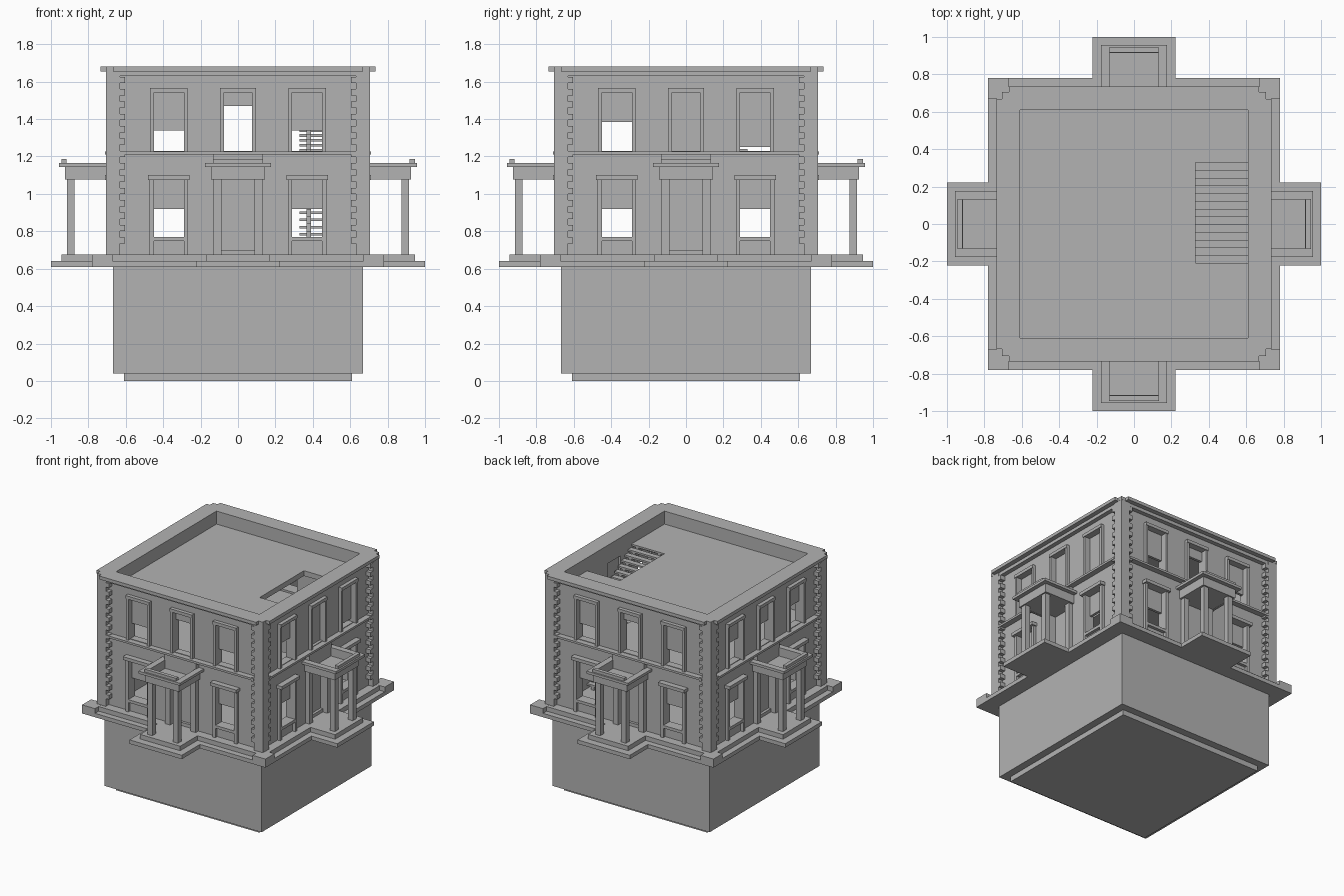
import bpy, bmesh, math
from mathutils import Matrix, Vector

if "Cube" in bpy.data.objects:
    bpy.data.objects.remove(bpy.data.objects["Cube"], do_unlink=True)

stone = bpy.data.materials.new("grey_stone")
stone.use_nodes = True
GREY = (0.45, 0.45, 0.45, 1)
stone.diffuse_color = GREY
stone.node_tree.nodes["Principled BSDF"].inputs["Base Color"].default_value = GREY

parts = {}
# Maps wall coordinates (across, up, outward) to the front side
WALL = Matrix(((1, 0, 0, 0), (0, 0, -1, 0), (0, 1, 0, 0), (0, 0, 0, 1)))
FLAT = Matrix.Identity(4)


def mesh_for(name):
    return parts.setdefault(name, bmesh.new()) if name not in parts else parts[name]


def side_matrix(side):
    return Matrix.Rotation(side * math.pi / 2, 4, "Z") @ WALL


def box(name, across, up, out, matrix=FLAT):
    """Add a block from three (low, high) ranges."""
    bm = mesh_for(name)
    ranges = (across, up, out)
    centre = Vector([(a + b) / 2 for a, b in ranges])
    size = Vector([b - a for a, b in ranges])
    bmesh.ops.create_cube(bm, size=1, matrix=matrix @ Matrix.Translation(centre) @ Matrix.Diagonal((*size, 1)))


def plate(name, us, vs, depth, empty, matrix=FLAT):
    """Add a slab made of grid cells, leaving out those where empty(u, v) holds."""
    bm = bmesh.new()
    us, vs = sorted(set(us)), sorted(set(vs))
    grid = [[bm.verts.new((u, v, depth[0])) for v in vs] for u in us]
    for i in range(len(us) - 1):
        for j in range(len(vs) - 1):
            if not empty((us[i] + us[i + 1]) / 2, (vs[j] + vs[j + 1]) / 2):
                bm.faces.new((grid[i][j], grid[i + 1][j], grid[i + 1][j + 1], grid[i][j + 1]))
    bmesh.ops.delete(bm, geom=[v for v in bm.verts if not v.link_faces], context="VERTS")
    new = bmesh.ops.extrude_face_region(bm, geom=bm.faces[:], use_keep_orig=True)["geom"]
    bmesh.ops.translate(bm, verts=[g for g in new if isinstance(g, bmesh.types.BMVert)],
                        vec=(0, 0, depth[1] - depth[0]))
    bmesh.ops.dissolve_limit(bm, angle_limit=0.01, verts=bm.verts[:], edges=bm.edges[:])
    bm.transform(matrix)
    temp = bpy.data.meshes.new("temp")
    bm.to_mesh(temp)
    bm.free()
    mesh_for(name).from_mesh(temp)
    bpy.data.meshes.remove(temp)


def span(half):
    return (-half, half)


def mirrored(*values):
    return [s * v for v in values for s in (-1, 1)]


def far_near(u, v):
    return max(abs(u), abs(v)), min(abs(u), abs(v))


# Basement and base
box("base_plate", span(0.61), span(0.61), (0, 0.05))
box("basement", span(0.667), span(0.667), (0.04, 0.62))


# Stepped terrace with four porch landings
def terrace(name, body, reach, half, depth):
    def empty(u, v):
        far, near = far_near(u, v)
        return far > body and near > half
    cuts = mirrored(body, reach, half)
    plate(name, cuts, cuts, depth, empty)


terrace("lower_terrace", 0.78, 1.0, 0.222, (0.61, 0.64))
terrace("upper_terrace", 0.735, 0.945, 0.17, (0.64, 0.675))

# Floors with a stair opening
STAIR_X, STAIR_Y = (0.33, 0.61), (-0.25, 0.33)


def in_stairwell(u, v):
    return STAIR_X[0] < u < STAIR_X[1] and STAIR_Y[0] < v < STAIR_Y[1]


for name, top in (("upper_floor", 1.215), ("roof_deck", 1.58)):
    plate(name, [*span(0.62), *STAIR_X], [*span(0.62), *STAIR_Y], (top - 0.04, top), in_stairwell)


# Roof cornice ring, notched at the corners
def off_ring(u, v):
    far, near = far_near(u, v)
    return far < 0.61 or (far > 0.706 and near > 0.668)


ring = mirrored(0.61, 0.668, 0.706, 0.735)
plate("roof_cornice", ring, ring, (1.655, 1.68), off_ring)

# Openings as (centre, half width, bottom, top)
LOWER = [(x, 0.08, 0.77, 1.075) for x in (-0.37, 0.37)]
UPPER = [(-0.37, 0.08, 1.23, 1.543), (0, 0.075, 1.23, 1.543), (0.37, 0.08, 1.23, 1.543)]
DOOR = (0, 0.09, 0.675, 1.08)
OPENINGS = LOWER + UPPER + [DOOR]
# Height of the raised sash in each upper window, side by side
FRONT_SASH = (1.34, 1.47, 1.34)
SASHES = (FRONT_SASH, (1.385, 1.23, 1.25), FRONT_SASH, (1.385, 1.385, 1.385))


def in_opening(u, v):
    return any(abs(u - c) < h and low < v < high for c, h, low, high in OPENINGS)


for side in range(4):
    m = side_matrix(side)
    us = [c + s * h for c, h, _, _ in OPENINGS for s in (-1, 1)]
    vs = [z for o in OPENINGS for z in o[2:]]
    plate("walls", us + list(span(0.65)), vs + [0.66, 1.66], (0.61, 0.667), in_opening, m)

    # Corner post, terrace block and quoins
    box("corner_posts", (0.631, 0.705), (0.66, 1.66), (0.631, 0.705), m)
    box("terrace_corners", (0.67, 0.78), (0.61, 0.676), (0.67, 0.78), m)
    for s in (-1, 1):
        for i in range(14):
            z = 0.735 + i * 0.066
            box("quoins", sorted((s * 0.604, s * 0.64)), (z, z + 0.033), (0.66, 0.705), m)

    # Wall bands
    box("string_courses", span(0.631), (1.21, 1.226), (0.65, 0.71), m)
    box("cornice_mouldings", span(0.631), (1.63, 1.657), (0.65, 0.70), m)

    # Upper windows: casing, sash
    for (c, h, low, high), sash in zip(UPPER, SASHES[side]):
        for s in (-1, 1):
            box("upper_window_casings", sorted((c + s * h, c + s * (h + 0.02))), (low - 0.01, high), (0.65, 0.69), m)
        box("upper_window_casings", (c - h - 0.02, c + h + 0.02), (high, high + 0.024), (0.65, 0.695), m)
        box("upper_sashes", (c - h, c + h), (sash, high), (0.625, 0.645), m)

    # Lower windows: casing, sill, hood, sash
    for c, h, low, high in LOWER:
        for s in (-1, 1):
            box("lower_window_casings", sorted((c + s * h, c + s * (h + 0.023))), (0.67, high), (0.65, 0.69), m)
        box("window_sills", (c - h, c + h), (low - 0.022, low), (0.62, 0.69), m)
        box("window_hoods", (c - h - 0.032, c + h + 0.032), (high, high + 0.025), (0.65, 0.71), m)
        box("lower_sashes", (c - h, c + h), (0.92, high), (0.625, 0.645), m)

    # Door
    box("doors", span(0.09), (0.70, 1.08), (0.62, 0.64), m)
    box("door_steps", span(0.09), (0.67, 0.70), (0.61, 0.66), m)

    # Porch: columns, beam, sunken roof with rim and parapet
    for s in (-1, 1):
        xs = sorted((s * 0.088, s * 0.13))
        box("porch_columns", xs, (0.67, 1.08), (0.873, 0.915), m)
        box("porch_wall_pilasters", xs, (0.67, 1.08), (0.65, 0.70), m)
    box("porch_ceilings", span(0.14), (1.08, 1.10), (0.65, 0.92), m)

    def porch_pit(u, w):
        return abs(u) < 0.13 and w < 0.915

    flat = m @ WALL.inverted() @ Matrix.Diagonal((1, -1, 1, 1))
    outs = [0.66, 0.915]
    plate("porch_beams", mirrored(0.145, 0.13), outs + [0.925], (1.078, 1.145), porch_pit, flat)
    plate("porch_rims", mirrored(0.176, 0.13), outs + [0.957], (1.145, 1.165), porch_pit, flat)
    box("porch_parapets", span(0.134), (1.16, 1.187), (0.917, 0.945), m)
    box("porch_back_walls", span(0.134), (1.1, 1.212), (0.65, 0.70), m)

# Two flights of open stairs rising towards the front
STEPS = 14
run = (STAIR_Y[1] - STAIR_Y[0]) / STEPS
for flight, (low, high) in (("lower", (0.675, 1.215)), ("upper", (1.215, 1.58))):
    rise = (high - low) / STEPS
    for i in range(STEPS):
        y, z = STAIR_Y[1] - i * run, low + (i + 1) * rise
        box(flight + "_stair_treads", STAIR_X, (y - run, y), (z - 0.014, z))
        for x in (0.365, 0.55):
            box(flight + "_stair_stringers", (x, x + 0.025), (y - run, y), (max(low, z - rise - 0.03), z - 0.01))

# Turn every collected part into an object
for name, bm in parts.items():
    bmesh.ops.recalc_face_normals(bm, faces=bm.faces[:])
    mesh = bpy.data.meshes.new(name)
    bm.to_mesh(mesh)
    bm.free()
    mesh.materials.append(stone)
    bpy.context.collection.objects.link(bpy.data.objects.new(name, mesh))
